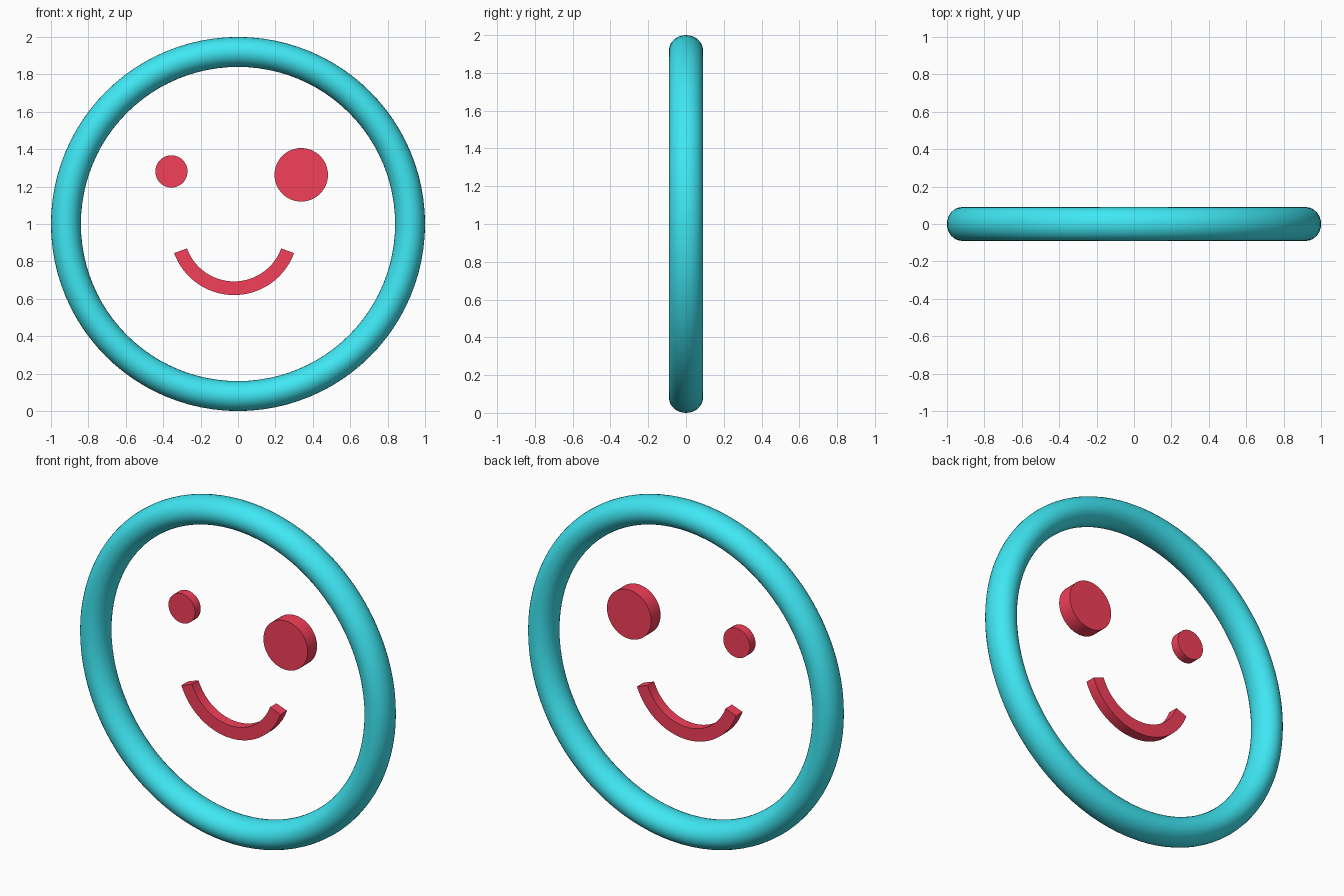
import bpy, bmesh, math

if "Cube" in bpy.data.objects:
    bpy.data.objects.remove(bpy.data.objects["Cube"])


def material(name, color):
    m = bpy.data.materials.new(name)
    m.diffuse_color = color
    m.use_nodes = True
    m.node_tree.nodes["Principled BSDF"].inputs["Base Color"].default_value = m.diffuse_color
    return m


CYAN = material("cyan", (0.05, 0.8, 0.9, 1))
RED = material("red", (0.9, 0.05, 0.1, 1))


def finish(ob, name, mat, angle):
    ob.name = name
    ob.data.materials.append(mat)
    bpy.ops.object.select_all(action='DESELECT')
    ob.select_set(True)
    bpy.context.view_layer.objects.active = ob
    bpy.ops.object.transform_apply(location=False, rotation=True, scale=True)
    bpy.ops.object.shade_smooth_by_angle(angle=math.radians(angle))


# Head outline: upright ring, slightly deeper than it is wide
bpy.ops.mesh.primitive_torus_add(major_radius=0.92, minor_radius=0.08,
                                 major_segments=96, minor_segments=32,
                                 location=(0, 0, 1),
                                 rotation=(math.pi / 2, 0, 0))
ring = bpy.context.object
ring.scale = (1, 1, 0.09 / 0.08)
finish(ring, "face_ring", CYAN, 60)


# Eyes: two discs of different size, same proportions
def eye(name, x, y, z, radius):
    bpy.ops.mesh.primitive_cylinder_add(vertices=64, radius=radius,
                                        depth=radius * 0.61,
                                        location=(x, y, z),
                                        rotation=(math.pi / 2, 0, 0))
    finish(bpy.context.object, name, RED, 30)


eye("small_eye", -0.356, 0.015, 1.281, 0.086)
eye("large_eye", 0.338, 0.0, 1.263, 0.143)

# Mouth: rectangular section swept along a 140 degree arc
R_OUT, R_IN, Y0, Y1, STEPS = 0.341, 0.268, -0.035, 0.025, 40
section = [(R_OUT, Y0), (R_OUT, Y1), (R_IN, Y1), (R_IN, Y0)]
bm = bmesh.new()
loops = []
for i in range(STEPS + 1):
    t = math.radians(200 + 140 * i / STEPS)
    loops.append([bm.verts.new((r * math.cos(t), y, r * math.sin(t)))
                  for r, y in section])
for a, b in zip(loops, loops[1:]):
    for k in range(4):
        n = (k + 1) % 4
        bm.faces.new((a[k], a[n], b[n], b[k]))
bm.faces.new(loops[0])
bm.faces.new(loops[-1])
bmesh.ops.recalc_face_normals(bm, faces=bm.faces)
mesh = bpy.data.meshes.new("mouth")
bm.to_mesh(mesh)
bm.free()
mouth = bpy.data.objects.new("mouth", mesh)
mouth.location = (-0.021, 0, 0.961)
bpy.context.collection.objects.link(mouth)
finish(mouth, "mouth", RED, 30)
